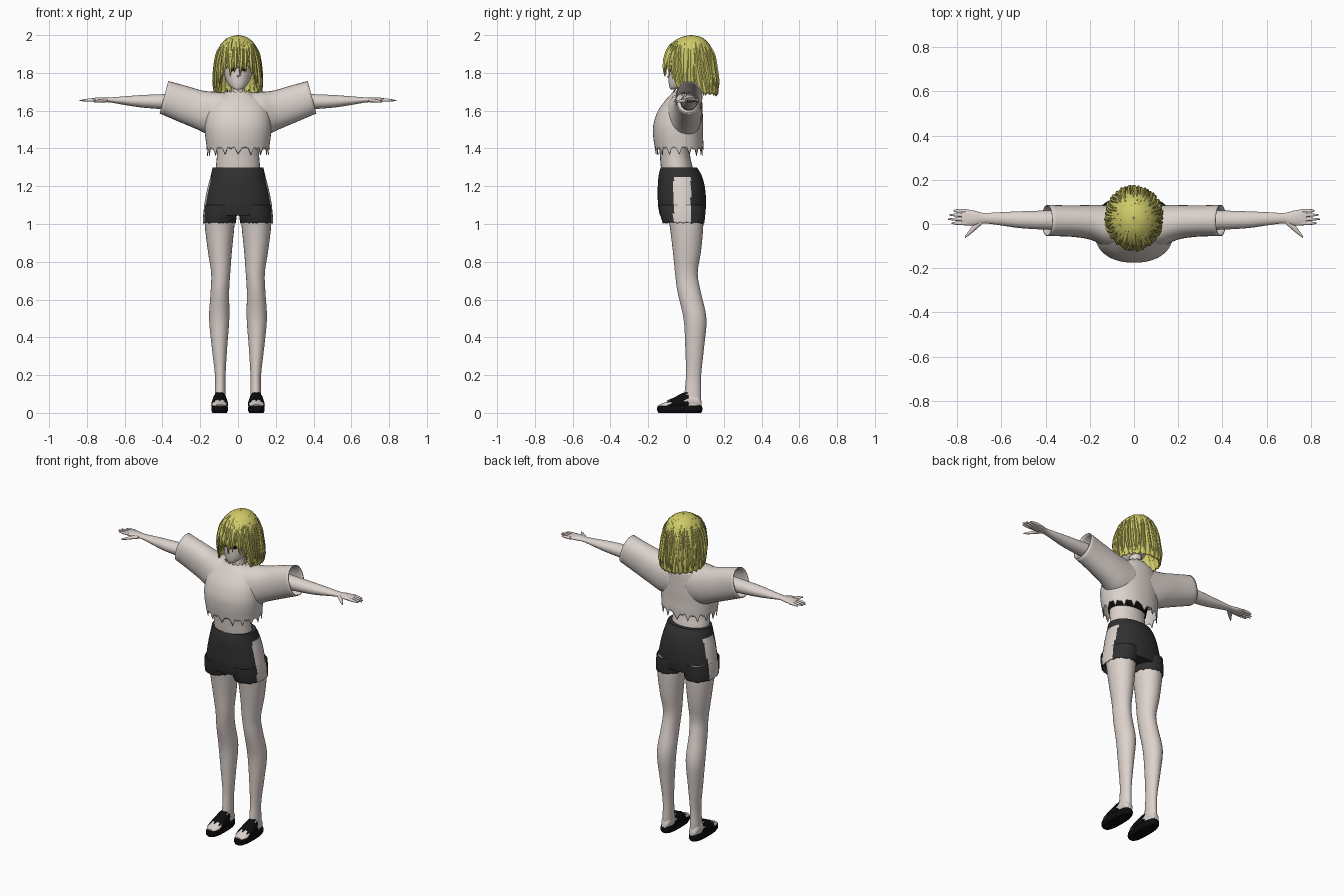
import bpy, bmesh, math, random
from mathutils import Vector

random.seed(4)
cube = bpy.data.objects.get("Cube")
if cube:
    bpy.data.objects.remove(cube, do_unlink=True)


def material(name, rgb):
    m = bpy.data.materials.new(name)
    m.use_nodes = True
    m.diffuse_color = (*rgb, 1)
    bsdf = m.node_tree.nodes["Principled BSDF"]
    bsdf.inputs["Base Color"].default_value = (*rgb, 1)
    bsdf.inputs["Roughness"].default_value = 0.8
    return m


SKIN = material("skin", (0.72, 0.65, 0.61))
CLOTH = material("shirt cloth", (0.70, 0.64, 0.60))
HAIR = material("yellow hair", (0.63, 0.60, 0.14))
DARK = material("shorts charcoal", (0.03, 0.03, 0.03))
BLACK = material("black", (0.004, 0.004, 0.004))


def sample(rings, u):
    """Smooth interpolation of ring extents, u runs 0..1 through the list."""
    n = len(rings) - 1
    s = max(0, min(u, 1)) * n
    i = min(int(s), n - 1)
    t = s - i
    p0, p1, p2, p3 = (rings[max(0, min(n, k))] for k in range(i - 1, i + 3))
    return [0.5 * (2 * b + (c - a) * t + (2 * a - 5 * b + 4 * c - d) * t * t
                   + (3 * b - a - 3 * c + d) * t ** 3)
            for a, b, c, d in zip(p0, p1, p2, p3)]


def point(rings, axis, a, u, swell=1, shear=0, box=1):
    """Point on a ring: each ring is (position, low a, high a, low b, high b)."""
    pos, a0, a1, b0, b1 = sample(rings, u)
    c, s = math.cos(a), math.sin(a)
    c, s = math.copysign(abs(c) ** box, c), math.copysign(abs(s) ** box, s)
    p = (a0 + a1) / 2 + (a1 - a0) / 2 * c * swell
    q = (b0 + b1) / 2 + (b1 - b0) / 2 * s * swell
    pos += shear * u * (b1 - b0) / 2 * s
    return Vector([(pos, p, q), (p, pos, q), (p, q, pos)][axis])


def loft(name, mat, axis, rings, seg=28, rows=0, caps=True, mirror=False, shell=0,
         start=None, end=None, swell=None, shear=0, box=1, rule=None, mat2=None):
    rows = rows or 4 * (len(rings) - 1)
    bm = bmesh.new()
    cols = []
    for i in range(seg):
        a = 2 * math.pi * i / seg
        lo, hi = (start(i, a) if start else 0), (end(i, a) if end else 1)
        col = []
        for j in range(rows + 1):
            u = lo + (hi - lo) * j / rows
            w = swell(a, u) if swell else 1
            col.append(bm.verts.new(point(rings, axis, a, u, w, shear, box)))
        cols.append(col)
    for i in range(seg):
        l, r = cols[i], cols[(i + 1) % seg]
        for j in range(rows):
            bm.faces.new((l[j], r[j], r[j + 1], l[j + 1]))
    if caps:
        bm.faces.new([c[0] for c in cols])
        bm.faces.new([c[-1] for c in cols])
    bmesh.ops.recalc_face_normals(bm, faces=bm.faces)
    if rule:
        for f in bm.faces:
            f.material_index = int(rule(f.calc_center_median()))
    me = bpy.data.meshes.new(name)
    bm.to_mesh(me)
    bm.free()
    ob = bpy.data.objects.new(name, me)
    bpy.context.collection.objects.link(ob)
    me.materials.append(mat)
    if mat2:
        me.materials.append(mat2)
    bpy.ops.object.select_all(action='DESELECT')
    bpy.context.view_layer.objects.active = ob
    ob.select_set(True)
    bpy.ops.object.shade_smooth_by_angle(angle=math.radians(50))
    if shell:
        m = ob.modifiers.new("shell", 'SOLIDIFY')
        m.thickness, m.offset = shell, -1
    if mirror:
        ob.modifiers.new("mirror", 'MIRROR')
    return ob


def sym(z, w, y0, y1):
    return (z, -w, w, y0, y1)


# Torso, neck and head
loft("torso", SKIN, 2, [sym(1.2, .12, -.12, .05), sym(1.30, .117, -.133, .035),
     sym(1.36, .112, -.138, .022), sym(1.42, .113, -.143, .022), sym(1.5, .12, -.14, .05),
     sym(1.6, .11, -.09, .06), sym(1.68, .04, -.035, .045)])
loft("neck", SKIN, 2, [sym(1.62, .045, -.04, .05), sym(1.69, .036, -.03, .045),
                       sym(1.78, .036, -.03, .05)])
loft("head", SKIN, 2, [sym(1.712, .012, -.082, -.06), sym(1.722, .034, -.087, -.02),
     sym(1.75, .058, -.092, .05), sym(1.80, .076, -.092, .11), sym(1.87, .085, -.088, .13),
     sym(1.93, .075, -.065, .11), sym(1.965, .03, -.02, .06)])
loft("nose", SKIN, 1, [(-.08, -.009, .009, 1.77, 1.80), (-.1, -.002, .002, 1.776, 1.782)], seg=8)
loft("eye", BLACK, 1, [(-.07, .02, .046, 1.808, 1.832), (-.087, .02, .046, 1.808, 1.832)],
     seg=12, mirror=True)
loft("bandeau", BLACK, 2, [sym(1.405, .118, -.149, .028), sym(1.44, .122, -.15, .035),
                           sym(1.49, .125, -.148, .052)], caps=False, shell=.004)

# Shirt with a torn collar and hem
def torn(i, a):
    return random.uniform(.97, 1) if i % 4 == 0 else random.uniform(.885, .915)


loft("shirt_body", CLOTH, 2, [sym(1.712, .058, -.062, .056), sym(1.692, .078, -.075, .07),
     sym(1.66, .135, -.105, .084), sym(1.60, .166, -.148, .088), sym(1.53, .176, -.172, .09),
     sym(1.47, .174, -.174, .09), sym(1.42, .168, -.168, .092), sym(1.36, .163, -.158, .09)],
     seg=64, caps=False, shell=.004, box=.9, end=torn,
     start=lambda i, a: .0 if i % 4 == 0 else .10)
loft("sleeve", CLOTH, 0, [(.05, -.11, .084, 1.46, 1.694), (.13, -.10, .086, 1.465, 1.70),
     (.20, -.07, .086, 1.50, 1.706), (.29, -.057, .084, 1.54, 1.73),
     (.392, -.055, .087, 1.585, 1.757)], caps=False, shell=.005, shear=-.27,
     mirror=True, box=.92)

# Arms and hands
loft("arm", SKIN, 0, [(.18, -.03, .06, 1.60, 1.69), (.32, -.028, .062, 1.603, 1.69),
     (.43, -.024, .06, 1.61, 1.686), (.52, -.018, .057, 1.618, 1.682),
     (.61, -.005, .053, 1.632, 1.675), (.68, .003, .05, 1.644, 1.67),
     (.72, -.006, .06, 1.644, 1.671), (.76, -.007, .066, 1.647, 1.668),
     (.78, -.002, .062, 1.65, 1.664)], mirror=True)
for label, y, tip in (("little", .059, .815), ("ring", .040, .834),
                      ("middle", .021, .84), ("index", .003, .826)):
    loft(label + "_finger", SKIN, 0, [(.755, y - .009, y + .009, 1.648, 1.666),
         (.80, y - .007, y + .008, 1.648, 1.663), (tip, y - .002, y + .004, 1.651, 1.656)],
         seg=10, mirror=True)
loft("thumb", SKIN, 0, [(.69, -.004, .03, 1.645, 1.667), (.72, -.03, .005, 1.643, 1.662),
     (.745, -.05, -.028, 1.642, 1.657), (.765, -.064, -.056, 1.645, 1.651)], seg=12, mirror=True)


# Shorts with pale side panels
def panel(c):
    return abs(c.x) > .11 and -.066 < c.y < .026 and c.z < 1.25


loft("shorts_hips", DARK, 2, [sym(1.30, .134, -.134, .058), sym(1.25, .146, -.146, .086),
     sym(1.18, .164, -.15, .102), sym(1.10, .179, -.148, .106), sym(1.045, .183, -.138, .10)],
     seg=96, rows=24, rule=panel, mat2=CLOTH, box=.93)
loft("shorts_leg", DARK, 2, [(1.10, .004, .178, -.143, .104), (1.05, .006, .184, -.136, .102),
     (1.0, .012, .185, -.122, .096)], seg=72, rows=10, caps=False, shell=.004, box=.93,
     end=lambda i, a: random.uniform(.87, .97), rule=panel, mat2=CLOTH, mirror=True)

# Legs, feet and sandals
loft("leg", SKIN, 2, [(1.10, .012, .172, -.11, .09), (1.0, .018, .176, -.088, .092),
     (.86, .032, .16, -.07, .08), (.74, .041, .142, -.058, .062), (.64, .047, .145, -.045, .078),
     (.5, .046, .153, -.013, .108), (.35, .057, .139, -.004, .096), (.2, .066, .122, 0, .08),
     (.1, .066, .123, -.008, .08), (.04, .068, .124, -.01, .08)], mirror=True)
loft("foot", SKIN, 1, [(.083, .08, .112, .03, .06), (.06, .068, .125, .025, .1),
     (0, .066, .127, .025, .108), (-.05, .06, .133, .025, .08),
     (-.1, .058, .137, .025, .06), (-.14, .075, .12, .028, .045)], mirror=True)
loft("sandal_sole", BLACK, 2, [(0, .06, .134, -.145, .08), (.012, .054, .141, -.152, .086),
     (.03, .054, .141, -.152, .086), (.038, .057, .138, -.149, .083)], box=.75, mirror=True)
loft("sandal_strap", BLACK, 1, [(.012, .061, .132, .02, .116), (-.03, .057, .136, .018, .1),
     (-.06, .053, .14, .016, .083), (-.1, .052, .142, .014, .066)], seg=32, caps=False,
     shell=.004, mirror=True, start=lambda i, a: .22 * (i % 4 == 0),
     end=lambda i, a: .8 + .2 * (i % 4 == 0))

# Bobbed hair: shell with a fringe, then layered locks on top
BOB = [sym(2.0, .004, .022, .03), sym(1.987, .05, -.03, .085), sym(1.95, .09, -.08, .124),
       sym(1.90, .108, -.103, .144), sym(1.85, .117, -.113, .154), sym(1.80, .121, -.114, .16),
       sym(1.75, .126, -.108, .167), sym(1.70, .127, -.098, .17), sym(1.675, .115, -.088, .158)]


def bob_reach(a):
    phi = abs(math.degrees((a + math.pi / 2 + math.pi) % (2 * math.pi) - math.pi))
    return .54 + (.90 - .54) * max(0, min(1, (phi - 38) / 20)) + .05 * max(0, (phi - 90) / 90)


loft("hair_bob", HAIR, 2, BOB, seg=120, rows=28, caps=False, shell=.006,
     end=lambda i, a: bob_reach(a) + (.03 if i % 5 == 0 else random.uniform(-.03, 0)),
     swell=lambda a, u: 1 + .022 * min(1, 2 * u) * math.cos(24 * a))


def lock(index, angle, top, tip, width):
    """Tapered strand that hugs the bob at one angle."""
    rings = []
    for k, w in enumerate((.3, .8, 1, .85, .12)):
        u = top + (tip - top) * k / 4
        p = point(BOB, 2, angle + .05 * math.sin(k + index), u, 1.015)
        r = width * w
        rings.append((p.z, p.x - r, p.x + r, p.y - r, p.y + r))
    loft("hair_lock_%d" % index, HAIR, 2, rings, seg=6, rows=12)


for k in range(46):
    ang = 2 * math.pi * (k + random.uniform(-.3, .3)) / 46
    lock(k, ang, random.uniform(.12, .3), bob_reach(ang) + random.uniform(-.03, .06),
         random.uniform(.006, .011))
for k, deg in enumerate((-128, -112, -99, -83, -69, -52)):
    lock(60 + k, math.radians(deg), .2, .62 + .05 * (k % 2), .011)
